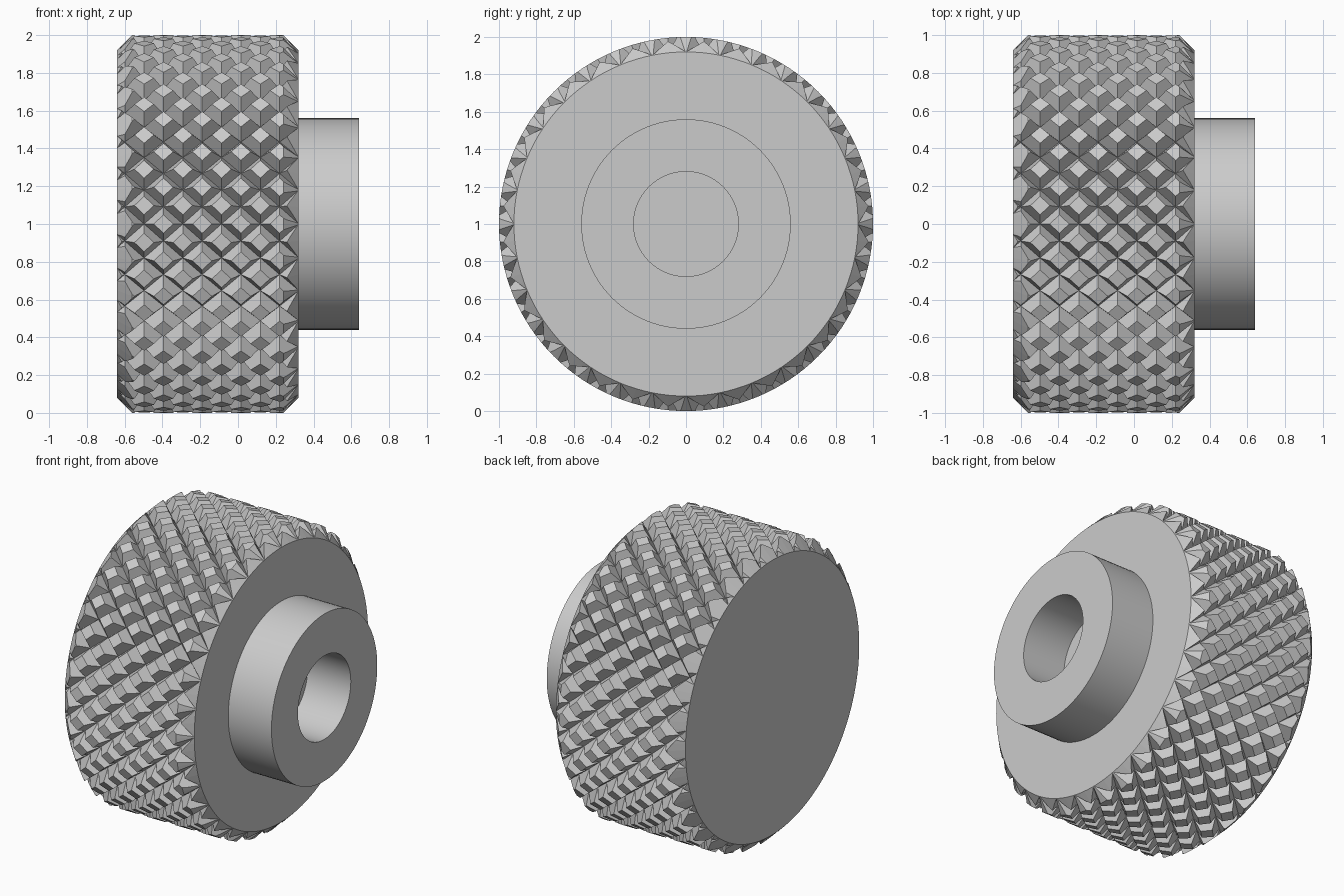
import bpy, bmesh
from math import sin, cos, pi

if "Cube" in bpy.data.objects:
    bpy.data.objects.remove(bpy.data.objects["Cube"], do_unlink=True)

metal = bpy.data.materials.new("grey metal")
metal.use_nodes = True
grey = (0.6, 0.6, 0.6, 1)
metal.diffuse_color = grey
metal.node_tree.nodes["Principled BSDF"].inputs["Base Color"].default_value = grey

TEETH = 32            # teeth round the wheel
STEP = pi / TEETH     # half a tooth, as an angle
ROOT, TIP = 0.922, 1.0
PITCH = 0.1025        # half a tooth, along the axle
MID = -0.087          # axial position of the middle tooth column
COLUMNS = 14
CENTRE = 1.0


def polar(x, radius, angle):
    """Point around the horizontal axle; angle 0 is at the top."""
    return (x, radius * sin(angle), CENTRE + radius * cos(angle))


def finish(bm, name):
    bmesh.ops.remove_doubles(bm, verts=bm.verts, dist=1e-5)
    bmesh.ops.recalc_face_normals(bm, faces=bm.faces)
    mesh = bpy.data.meshes.new(name)
    bm.to_mesh(mesh)
    bm.free()
    mesh.materials.append(metal)
    obj = bpy.data.objects.new(name, mesh)
    bpy.context.collection.objects.link(obj)
    return obj


def select(obj):
    bpy.ops.object.select_all(action='DESELECT')
    obj.select_set(True)
    bpy.context.view_layer.objects.active = obj


def lathe(name, profile, segments):
    """Turn a list of (x, radius) points round the axle."""
    bm = bmesh.new()
    rings = []
    for x, r in profile:
        if r == 0:
            rings.append([bm.verts.new(polar(x, 0, 0))] * segments)
        else:
            rings.append([bm.verts.new(polar(x, r, 2 * pi * k / segments))
                          for k in range(segments)])
    for a, b in zip(rings, rings[1:]):
        for k in range(segments):
            n = (k + 1) % segments
            corners = list(dict.fromkeys((a[k], a[n], b[n], b[k])))
            bm.faces.new(corners)
    return finish(bm, name)


# Knurled wheel: a lattice of flat-topped diamond teeth
bm = bmesh.new()
count = 2 * TEETH


def column_x(i):
    return MID + (i - COLUMNS / 2) * PITCH


# Groove crossings, on every second place of the grid
node = {(i, j): bm.verts.new(polar(column_x(i), ROOT, j * STEP))
        for i in range(COLUMNS + 1) for j in range(count) if (i + j) % 2 == 1}

for i in range(1, COLUMNS):
    for j in range(count):
        if (i + j) % 2 == 1:
            continue
        around = [(-1, 0), (0, 1), (1, 0), (0, -1)]
        base = [node[i + di, (j + dj) % count] for di, dj in around]
        top = [bm.verts.new(polar(column_x(i + di * 0.5), TIP, (j + dj * 0.5) * STEP))
               for di, dj in around]
        bm.faces.new(top)
        for k in range(4):
            n = (k + 1) % 4
            bm.faces.new((base[k], base[n], top[n], top[k]))

# Close both ends with a fan
for end, inner in ((0, 1), (COLUMNS, COLUMNS - 1)):
    hub = bm.verts.new(polar(column_x(end), 0, 0))
    rim = [node.get((end, j)) or node[inner, j] for j in range(count)]
    for k in range(count):
        bm.faces.new((hub, rim[k], rim[(k + 1) % count]))
wheel = finish(bm, "knurled_wheel")

# Trim the wheel to length with chamfered edges
cutter = lathe("wheel_trim", [(-0.64, 0), (-0.64, 0.92), (-0.44, 1.12),
                              (0.12, 1.12), (0.32, 0.92), (0.32, 0)], 128)
cutter.hide_render = True
trim = wheel.modifiers.new("trim", 'BOOLEAN')
trim.operation = 'INTERSECT'
trim.solver = 'EXACT'
trim.object = cutter
select(wheel)
bpy.ops.object.modifier_apply(modifier=trim.name)
bpy.data.objects.remove(cutter, do_unlink=True)

# Hub with a blind bore
boss = lathe("hub_collar", [(0.32, 0.56), (0.64, 0.56), (0.64, 0.28), (0.32, 0.28)], 96)
select(boss)
bpy.ops.object.shade_smooth_by_angle()
